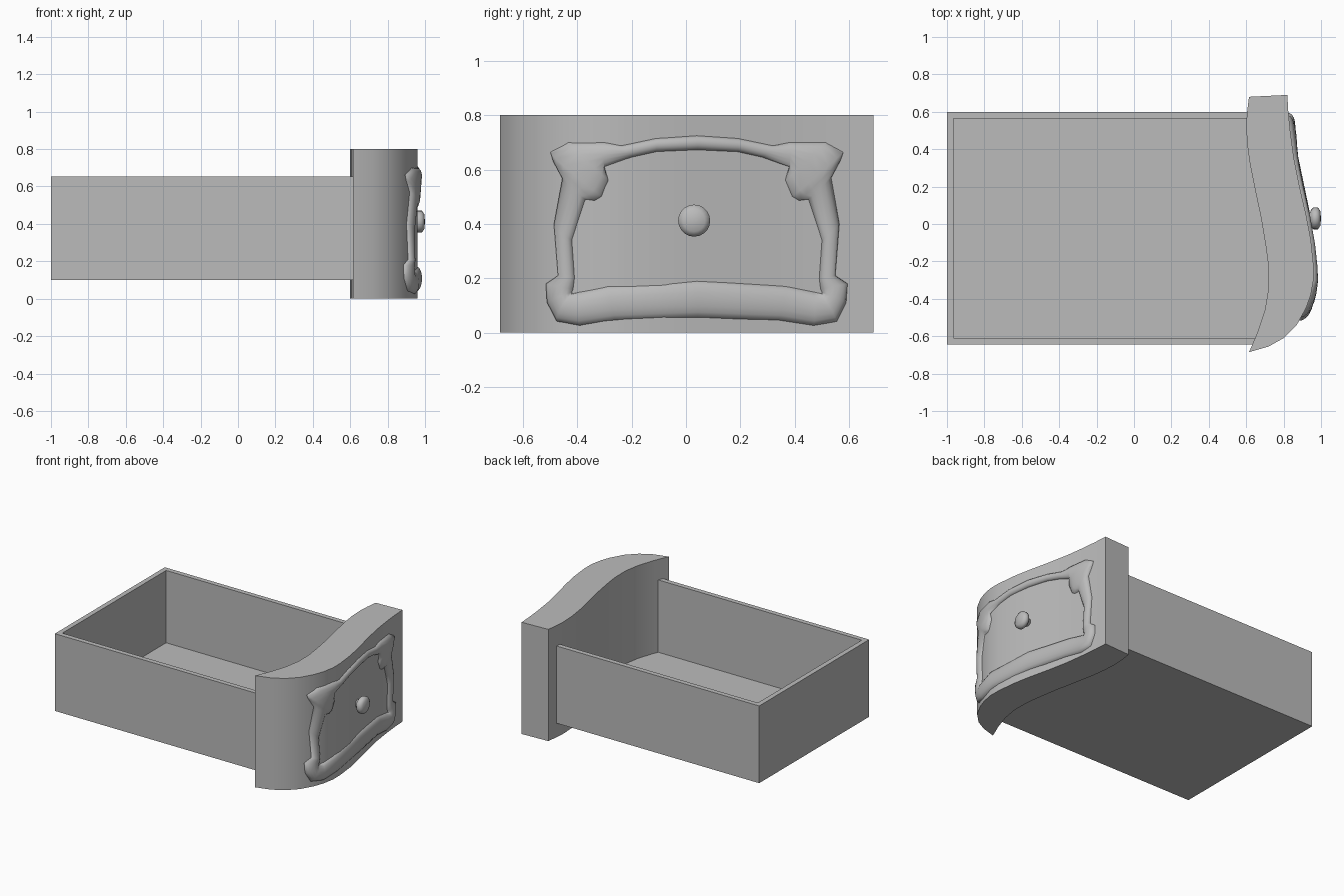
import bpy, bmesh, math
from mathutils import Vector

cube = bpy.data.objects.get("Cube")
if cube:
    bpy.data.objects.remove(cube, do_unlink=True)

grey = bpy.data.materials.new("plain grey")
grey.use_nodes = True
colour = (0.5, 0.5, 0.5, 1)
grey.diffuse_color = colour
grey.node_tree.nodes["Principled BSDF"].inputs["Base Color"].default_value = colour


def finish(name, bm, smooth_angle=None):
    bmesh.ops.recalc_face_normals(bm, faces=bm.faces)
    mesh = bpy.data.meshes.new(name)
    bm.to_mesh(mesh)
    bm.free()
    mesh.materials.append(grey)
    ob = bpy.data.objects.new(name, mesh)
    bpy.context.collection.objects.link(ob)
    if smooth_angle:
        bpy.ops.object.select_all(action='DESELECT')
        ob.select_set(True)
        bpy.context.view_layer.objects.active = ob
        bpy.ops.object.shade_smooth_by_angle(angle=math.radians(smooth_angle))
    return ob


def prism(name, outline, z0, z1, smooth_angle=None):
    bm = bmesh.new()
    face = bm.faces.new([bm.verts.new((x, y, z0)) for x, y in outline])
    out = bmesh.ops.extrude_face_region(bm, geom=[face])
    verts = [v for v in out["geom"] if isinstance(v, bmesh.types.BMVert)]
    bmesh.ops.translate(bm, verts=verts, vec=(0, 0, z1 - z0))
    return finish(name, bm, smooth_angle)


# Open box: U-shaped walls and a floor, running into the curved panel
BACK, END, RIGHT, LEFT, WALL = -1, 0.70, -0.645, 0.60, 0.035
prism("box_walls", [
    (END, RIGHT), (END, RIGHT + WALL), (BACK + WALL, RIGHT + WALL),
    (BACK + WALL, LEFT - WALL), (END, LEFT - WALL), (END, LEFT),
    (BACK, LEFT), (BACK, RIGHT)], 0.1, 0.653)
prism("box_floor", [(BACK, RIGHT), (0.725, RIGHT), (0.725, LEFT), (BACK, LEFT)],
      0.1, 0.135)

# Serpentine panel closing the end of the box
outer = [(0.615, -0.685), (0.72, -0.655), (0.80, -0.61), (0.87, -0.54),
         (0.92, -0.45), (0.945, -0.38), (0.96, -0.30), (0.96, -0.22),
         (0.945, -0.08), (0.92, 0.05), (0.885, 0.20), (0.855, 0.35),
         (0.835, 0.50), (0.825, 0.60), (0.82, 0.69)]
inner = [(0.615, 0.68), (0.605, 0.60), (0.60, 0.53), (0.605, 0.43),
         (0.62, 0.32), (0.65, 0.17), (0.68, 0.03), (0.705, -0.12),
         (0.718, -0.22), (0.72, -0.34), (0.70, -0.46), (0.66, -0.58)]
prism("curved_panel", outer + inner, 0, 0.8, 30)


def panel_x(y):
    for (x0, y0), (x1, y1) in zip(outer, outer[1:]):
        if y <= y1:
            return x0 + (x1 - x0) * (y - y0) / (y1 - y0)
    return outer[-1][0]


def on_panel(y, z, lift):
    slope = (panel_x(y + 0.04) - panel_x(y - 0.04)) / 0.08
    normal = Vector((1, -slope, 0)).normalized()
    return Vector((panel_x(y), y, z)) + normal * lift


# Carved frame: rim pairs (outer side, outer z, inner side, inner z, height)
rims = [(0, .725, 0, .672, .022), (.15, .715, .15, .665, .022),
        (.28, .688, .24, .645, .022), (.34, .70, .34, .61, .026),
        (.475, .70, .325, .56, .03), (.54, .665, .35, .50, .032),
        (.53, .635, .375, .485, .03), (.495, .57, .41, .49, .026),
        (.525, .40, .46, .34, .026), (.51, .21, .45, .20, .026),
        (.555, .18, .455, .16, .03), (.55, .11, .46, .148, .032),
        (.515, .04, .46, .143, .032), (.43, .025, .43, .15, .03),
        (.30, .045, .33, .17, .026), (0, .055, 0, .19, .024)]
loop = [(1, r) for r in rims] + [(-1, r) for r in reversed(rims[1:-1])]
STEPS, MIDDLE = 8, 0.04
bm = bmesh.new()
rings = []
for side, (d0, z0, d1, z1, height) in loop:
    ring = []
    for i in range(STEPS + 1):
        t = (1 - math.cos(math.pi * i / STEPS)) / 2
        y = MIDDLE + side * (d0 + (d1 - d0) * t)
        lift = height * math.sin(math.pi * i / STEPS) - 0.002
        ring.append(bm.verts.new(on_panel(y, z0 + (z1 - z0) * t, lift)))
    rings.append(ring)
for a, b in zip(rings, rings[1:] + rings[:1]):
    for i in range(STEPS):
        bm.faces.new((a[i], a[i + 1], b[i + 1], b[i]))
finish("carved_frame", bm, 60)

# Round pull knob turned about the x axis
bm = bmesh.new()
profile = [(.91, .025), (.94, .03), (.947, .046), (.96, .059),
           (.983, .059), (.996, .04), (1.0, .0)]
pts = [bm.verts.new((x, 0.03, 0.412 + r)) for x, r in profile]
edges = [bm.edges.new(p) for p in zip(pts, pts[1:])]
bmesh.ops.spin(bm, geom=pts + edges, cent=(0, 0.03, 0.412), axis=(1, 0, 0),
               angle=math.tau, steps=20)
bmesh.ops.remove_doubles(bm, verts=bm.verts, dist=0.0005)
finish("pull_knob", bm, 60)
